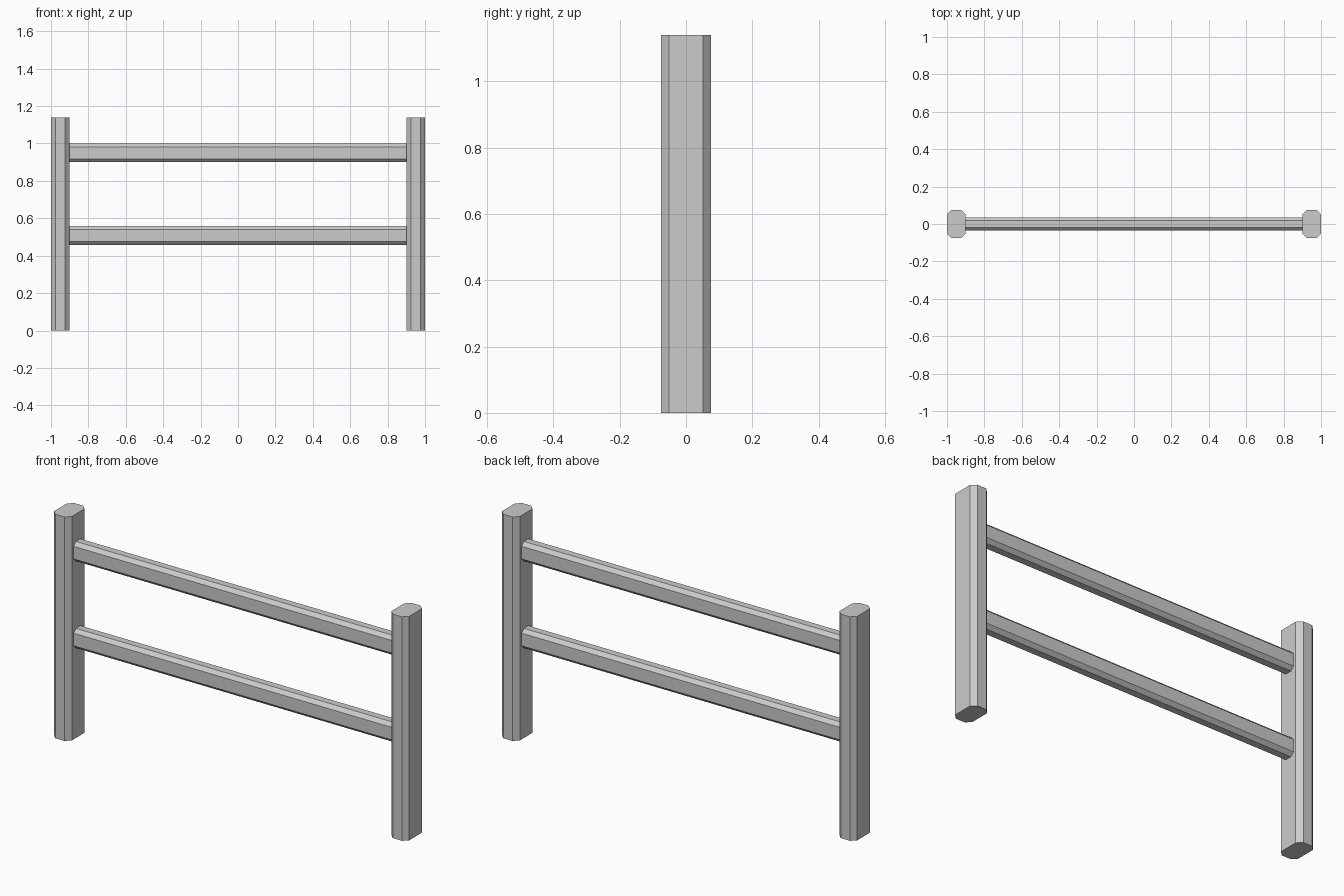
import bpy
from mathutils import Vector

if "Cube" in bpy.data.objects:
    bpy.data.objects.remove(bpy.data.objects["Cube"])


def chamfered_bar(name, start, end, u, v, half_u, half_v, cut):
    """Bar from start to end with a chamfered rectangular (8-sided) section."""
    a, b = half_u - cut, half_v - cut
    profile = [(half_u, -b), (half_u, b), (a, half_v), (-a, half_v),
               (-half_u, b), (-half_u, -b), (-a, -half_v), (a, -half_v)]
    n = len(profile)
    verts = [Vector(p) + Vector(u) * s + Vector(v) * t
             for p in (start, end) for s, t in profile]
    faces = [tuple(reversed(range(n))), tuple(range(n, 2 * n))]
    faces += [(i, (i + 1) % n, n + (i + 1) % n, n + i) for i in range(n)]
    mesh = bpy.data.meshes.new(name)
    mesh.from_pydata(verts, [], faces)
    obj = bpy.data.objects.new(name, mesh)
    bpy.context.collection.objects.link(obj)
    return obj


X, Y, Z = (1, 0, 0), (0, 1, 0), (0, 0, 1)

# Upright posts
for side, x in (("left", -0.95), ("right", 0.95)):
    chamfered_bar(side + "_post", (x, 0, 0), (x, 0, 1.14), X, Y, 0.05, 0.075, 0.024)

# Horizontal rails between the posts
for level, z in (("lower", 0.508), ("upper", 0.95)):
    chamfered_bar(level + "_rail", (-0.9, 0, z), (0.9, 0, z), Y, Z, 0.036, 0.05, 0.018)
